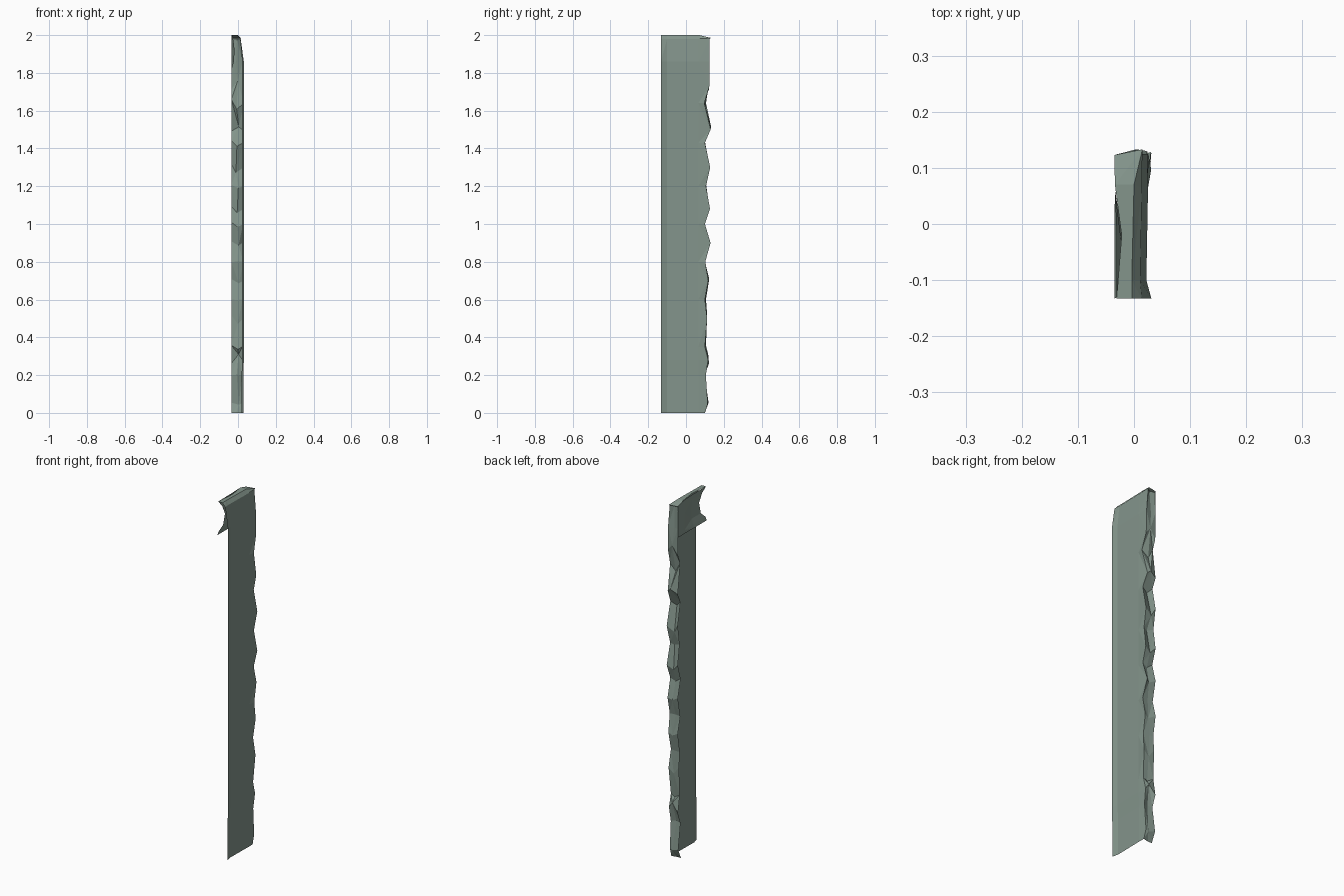
import bpy, bmesh, random

if "Cube" in bpy.data.objects:
    bpy.data.objects.remove(bpy.data.objects["Cube"])
random.seed(4)

mat = bpy.data.materials.new("weathered grey green")
mat.diffuse_color = (0.23, 0.30, 0.26, 1)
mat.use_nodes = True
mat.node_tree.nodes["Principled BSDF"].inputs["Base Color"].default_value = mat.diffuse_color


def sheet(name, rows, flip=False):
    """Loft an open sheet through rows of points, as flat triangles."""
    bm = bmesh.new()
    grid = [[bm.verts.new(p) for p in r] for r in rows]
    for i, (a, b) in enumerate(zip(grid, grid[1:])):
        for j in range(len(a) - 1):
            q = [a[j], a[j + 1], b[j + 1], b[j]]
            if (i + j) % 2:
                q = q[1:] + q[:1]
            for t in ((q[0], q[1], q[2]), (q[0], q[2], q[3])):
                bm.faces.new(t[::-1] if flip else t)
    me = bpy.data.meshes.new(name)
    bm.to_mesh(me)
    bm.free()
    me.materials.append(mat)
    ob = bpy.data.objects.new(name, me)
    bpy.context.collection.objects.link(ob)
    return ob


# chipped back edge: (height, y)
edge = [(0, .100), (.05, .115), (.20, .105), (.28, .117), (.35, .100),
        (.50, .112), (.60, .100), (.70, .118), (.80, .102), (.90, .130),
        (1.0, .100), (1.08, .127), (1.2, .106), (1.3, .128), (1.43, .100),
        (1.5, .130), (1.64, .097), (1.73, .124), (1.86, .125), (1.98, .125)]

side_rows, back_rows = [], []
for k, (z, y) in enumerate(edge):
    top = z > 1.9
    s = .014 if top else .022 + .003 * (z > .2)
    corner = (s + (0 if top else random.uniform(-.003, .006)), y, z)
    # broad side with a small flared front lip
    side_rows.append([(s + (0 if top else .006), -.133, z),
                      (s - .003, -.100, z), (s, .065, z), corner])
    # chipped back strip
    zj = 0 if k in (0, len(edge) - 1) else random.uniform(-.035, .035)
    mid = (random.uniform(-.012, .006), y + random.uniform(-.014, .004), z + zj)
    left = (-.035, min(.123, y + random.uniform(-.008, .008)), z - zj * .6)
    back_rows.append([corner, mid, left])

sheet("broad_side", side_rows)
sheet("chipped_back_edge", back_rows)

# sloped shoulder and flat top
t = side_rows[-1]
cap_rows = [t,
            [(-.004, -.133, 2), (-.004, -.1, 2), (.0, .07, 2), (.015, .133, 1.985)],
            [(-.031, -.133, 2), (-.022, -.02, 2), (-.034, .07, 2), (-.035, .123, 1.985)]]
sheet("top_cap", cap_rows)
bl, bm_, br = back_rows[-1][2], back_rows[-1][1], back_rows[-1][0]
sheet("top_back_fill", [[br, bm_, bl], [(.015, .133, 1.985), (-.01, .128, 1.985), (-.035, .123, 1.985)]])

# hollowed remnant of the left side: (height, x, front y)
cove = [(1.81, -.035, -.133), (1.83, -.030, -.130), (1.86, -.022, -.100),
        (1.92, -.018, -.090), (1.97, -.024, -.108), (2.0, -.031, -.133)]
rows = []
for z, x, y in cove:
    zb = min(z, 1.985)
    rows.append([(-.035, .123, zb), (-.034, .06, z), (min(-.02, x), -.02, z), (x, y, z)])
sheet("left_remnant", rows)
